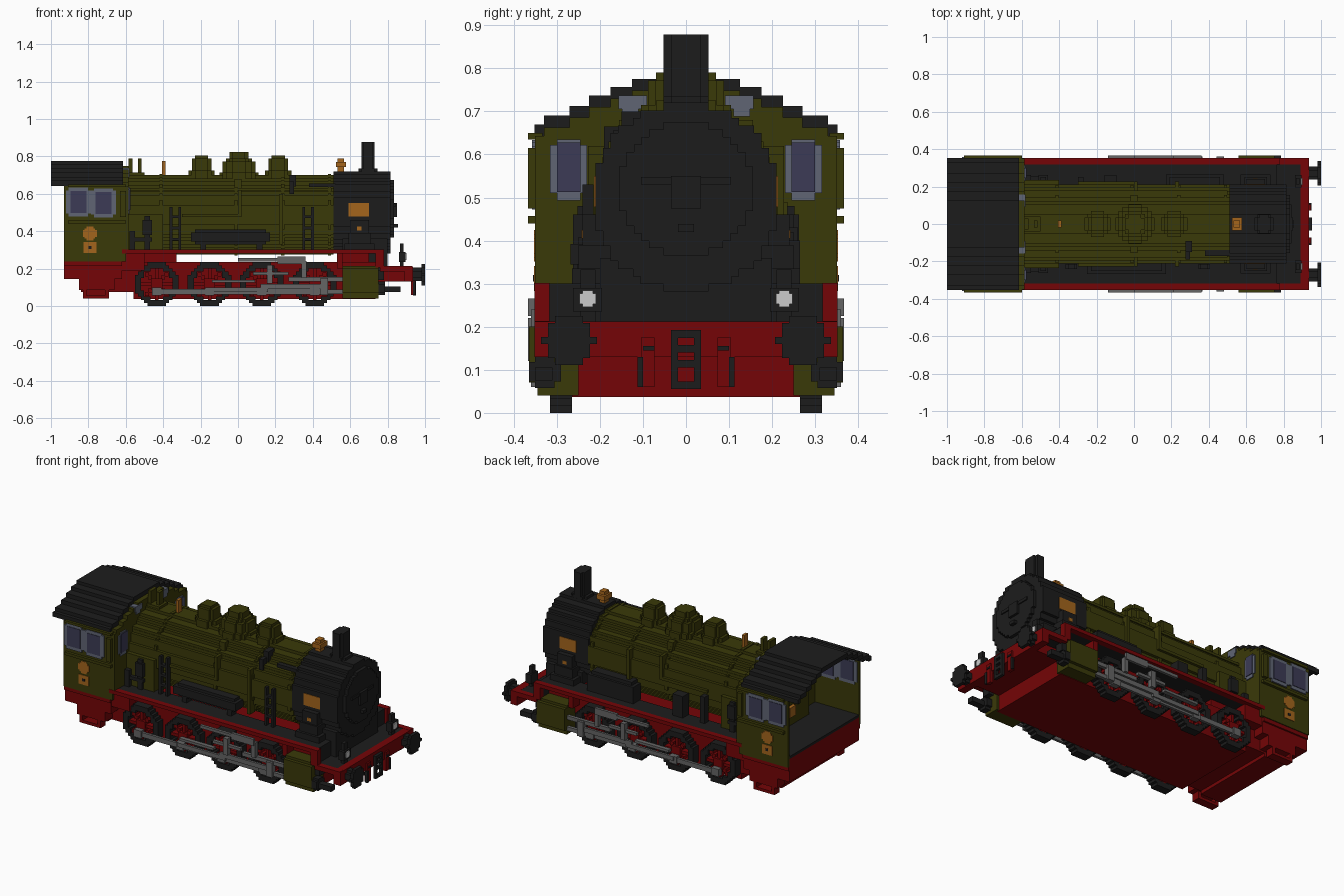
import bpy, bmesh, math

cube = bpy.data.objects.get("Cube")
if cube:
    bpy.data.objects.remove(cube)

V = 0.0175  # size of one step on rounded parts


def material(name, r, g, b):
    m = bpy.data.materials.new(name)
    m.use_nodes = True
    m.diffuse_color = (r, g, b, 1)
    m.node_tree.nodes["Principled BSDF"].inputs["Base Color"].default_value = (r, g, b, 1)
    return m


OLIVE = material("olive", 0.042, 0.041, 0.0025)
BLACK = material("black", 0.012, 0.012, 0.012)
RED = material("red", 0.178, 0.0015, 0.002)
BRASS = material("brass", 0.37, 0.13, 0.012)
FRAME = material("window grey", 0.115, 0.13, 0.175)
GLASS = material("dark glass", 0.045, 0.044, 0.092)
STEEL = material("steel", 0.13, 0.13, 0.13)
WHITE = material("lamp white", 0.6, 0.6, 0.6)


def finish(name, bm, mat):
    bmesh.ops.recalc_face_normals(bm, faces=bm.faces)
    me = bpy.data.meshes.new(name)
    bm.to_mesh(me)
    bm.free()
    me.materials.append(mat)
    ob = bpy.data.objects.new(name, me)
    bpy.context.collection.objects.link(ob)
    return ob


def part(name, mat, boxes, mirror=False):
    """One object from boxes (x0, x1, y0, y1, z0, z1); mirror repeats them at -y."""
    bm = bmesh.new()
    if mirror:
        boxes = boxes + [(a, b, -d, -c, e, f) for a, b, c, d, e, f in boxes]
    for x0, x1, y0, y1, z0, z1 in boxes:
        vs = bmesh.ops.create_cube(bm, size=1)["verts"]
        for v in vs:
            v.co = ((x0 + x1) / 2 + v.co.x * (x1 - x0),
                    (y0 + y1) / 2 + v.co.y * (y1 - y0),
                    (z0 + z1) / 2 + v.co.z * (z1 - z0))
    return finish(name, bm, mat)


def rows(r, step=V):
    """Stepped circle as (low, high, half width) rows."""
    n = max(2, round(2 * r / step))
    h = 2 * r / n
    out = []
    for i in range(n):
        lo = -r + i * h
        w = math.sqrt(max(0, r * r - (lo + h / 2) ** 2))
        out.append((lo, lo + h, max(h, round(w / h) * h)))
    return out


def disc(name, axis, cu, cv, r, a0, a1, mat, step=V):
    """Stepped cylinder along an axis, from a0 to a1."""
    side = [p for lo, hi, w in rows(r, step) for p in ((w, lo), (w, hi))]
    outline = side + [(-u, v) for u, v in reversed(side)]
    place = {"x": lambda u, v, a: (a, u, v), "y": lambda u, v, a: (u, a, v),
             "z": lambda u, v, a: (u, v, a)}[axis]
    bm = bmesh.new()
    ends = [[bm.verts.new(place(cu + u, cv + v, a)) for u, v in outline] for a in (a0, a1)]
    bm.faces.new(ends[0])
    bm.faces.new(ends[1])
    n = len(outline)
    for i in range(n):
        j = (i + 1) % n
        bm.faces.new((ends[0][i], ends[0][j], ends[1][j], ends[1][i]))
    return finish(name, bm, mat)


# Boiler, smokebox and door
disc("boiler", "x", 0, 0.488, 0.212, -0.62, 0.51, OLIVE)
for i, x in enumerate((-0.42, -0.02, 0.23, 0.48)):
    disc(f"boiler_band_{i}", "x", 0, 0.488, 0.217, x, x + V, OLIVE)
part("firebox", OLIVE, [(-0.62, -0.40, -0.236, 0.236, 0.28, 0.49)])
disc("smokebox", "x", 0, 0.501, 0.219, 0.51, 0.815, BLACK)
disc("smokebox_door", "x", 0, 0.52, 0.155, 0.815, 0.835, BLACK)
part("door_fittings", BLACK, [
    (0.835, 0.842, -0.105, 0.105, 0.53, 0.548), (0.835, 0.85, -0.035, 0.035, 0.475, 0.55),
    (0.835, 0.856, -0.018, 0.018, 0.42, 0.438)])
part("smokebox_saddle", BLACK, [(0.56, 0.80, -0.20, 0.20, 0.21, 0.36)])
part("steam_pipes", BLACK, [(0.60, 0.70, 0.19, 0.24, 0.36, 0.46),
                            (0.57, 0.73, 0.17, 0.265, 0.29, 0.335),
                            (0.59, 0.71, 0.17, 0.25, 0.335, 0.39)], True)

# Chimney and domes
disc("chimney_base", "z", 0.695, 0, 0.052, 0.70, 0.735, BLACK)
part("chimney", BLACK, [(0.672, 0.718, -0.052, 0.052, 0.71, 0.878),
                        (0.66, 0.73, -0.035, 0.035, 0.71, 0.878)])
for name, x in (("rear", -0.195), ("front", 0.215)):
    disc(name + "_dome_base", "z", x, 0, 0.07, 0.66, 0.725, OLIVE)
    part(name + "_dome", OLIVE, [(x - 0.052, x + 0.052, -0.035, 0.035, 0.70, 0.79),
                                 (x - 0.035, x + 0.035, -0.052, 0.052, 0.70, 0.79),
                                 (x - 0.035, x + 0.035, -0.035, 0.035, 0.79, 0.806)])
disc("middle_dome_base", "z", 0.005, 0, 0.105, 0.64, 0.715, OLIVE)
disc("middle_dome", "z", 0.005, 0, 0.088, 0.71, 0.772, OLIVE)
disc("middle_dome_shoulder", "z", 0.005, 0, 0.07, 0.77, 0.79, OLIVE)
disc("middle_dome_cap", "z", 0.005, 0, 0.05, 0.79, 0.824, OLIVE)
part("safety_valves", OLIVE, [(-0.585, -0.565, -0.03, 0.03, 0.69, 0.79),
                              (-0.535, -0.515, -0.02, 0.02, 0.69, 0.79),
                              (-0.60, -0.50, -0.04, 0.04, 0.69, 0.715)])
part("whistle", BRASS, [(-0.405, -0.388, -0.018, 0.018, 0.69, 0.775)])
part("bell", BRASS, [(0.523, 0.578, -0.035, 0.035, 0.742, 0.77),
                     (0.533, 0.568, -0.02, 0.02, 0.71, 0.79)])

# Pipes and rails along the boiler
part("boiler_pipes", OLIVE, [
    (0.0, 0.018, 0.18, 0.228, 0.48, 0.62), (-0.30, 0.018, 0.20, 0.228, 0.475, 0.492),
    (-0.60, 0.50, 0.155, 0.18, 0.615, 0.63), (-0.02, 0.02, 0.12, 0.155, 0.62, 0.68),
    (0.22, 0.24, 0.18, 0.228, 0.33, 0.60)], True)
part("bent_pipe", BLACK, [
    (0.275, 0.30, -0.19, -0.15, 0.60, 0.665), (0.275, 0.31, -0.15, -0.09, 0.64, 0.70),
    (0.38, 0.52, -0.17, -0.14, 0.635, 0.655)])

# Running boards and front platform
part("running_boards", BLACK, [(-0.62, 0.76, 0.20, 0.32, 0.282, 0.30)], True)
part("board_edges", RED, [(-0.62, 0.74, 0.317, 0.352, 0.28, 0.302),
                          (0.735, 0.78, 0.317, 0.352, 0.205, 0.302),
                          (0.76, 0.93, 0.317, 0.352, 0.185, 0.213)], True)
part("front_platform", BLACK, [(0.735, 0.915, -0.32, 0.32, 0.19, 0.211),
                               (0.735, 0.765, -0.32, 0.32, 0.20, 0.30)])
part("buffer_beam", RED, [(0.89, 0.935, -0.352, 0.352, 0.13, 0.212)])

# Main frame
part("main_frame", RED, [(-0.56, 0.735, -0.265, 0.265, 0.037, 0.235),
                         (-0.84, -0.55, -0.265, 0.265, 0.075, 0.235),
                         (-0.83, -0.69, -0.265, 0.265, 0.055, 0.08),
                         (0.73, 0.90, -0.25, 0.25, 0.13, 0.19),
                         (0.55, 0.70, -0.25, 0.25, 0.23, 0.285)])
part("frame_brackets", RED, [(-0.62, -0.50, 0.20, 0.33, 0.19, 0.285),
                             (-0.52, -0.33, 0.18, 0.25, 0.22, 0.285),
                             (0.53, 0.56, 0.20, 0.33, 0.20, 0.285)], True)

# Front fittings: buffers, lamps, coupling
for s in (-1, 1):
    disc("buffer_stem", "x", s * 0.272, 0.17, 0.035, 0.93, 0.98, BLACK)
    disc("buffer_disc", "x", s * 0.272, 0.168, 0.057, 0.98, 1.0, BLACK)
    disc("lamp_glass", "x", s * 0.228, 0.265, 0.019, 0.89, 0.90, WHITE, 0.0064)
part("lamps", BLACK, [(0.86, 0.895, 0.195, 0.262, 0.235, 0.29),
                      (0.865, 0.885, 0.21, 0.245, 0.205, 0.333)], True)
part("coupling", BLACK, [(0.935, 0.952, 0.018, 0.035, 0.055, 0.192)] +
     [(0.935, 0.952, 0, 0.035, z, z + 0.018) for z in (0.055, 0.105, 0.14, 0.174)], True)
part("hose_brackets", RED, [(0.925, 0.945, 0.073, 0.105, 0.06, 0.175)], True)
part("hoses", BLACK, [(0.935, 0.95, 0.10, 0.113, 0.06, 0.13),
                      (0.935, 0.95, 0.073, 0.10, 0.145, 0.155)], True)

# Cylinders with front covers
part("cylinders", OLIVE, [(0.56, 0.75, 0.25, 0.365, 0.07, 0.20),
                          (0.56, 0.75, 0.25, 0.345, 0.04, 0.215)], True)
part("cylinder_covers", BLACK, [(0.75, 0.785, 0.29, 0.365, 0.073, 0.118),
                                (0.75, 0.785, 0.305, 0.35, 0.058, 0.13),
                                (0.785, 0.87, 0.31, 0.35, 0.075, 0.105),
                                (0.75, 0.78, 0.28, 0.33, 0.14, 0.19)], True)

# Wheels: stepped rims with hubs and spokes
rims, spokes, pins = [], [], []
for cx in (-0.435, -0.152, 0.127, 0.41):
    for lo, hi, w in rows(0.117, 0.0167):
        mid = (lo + hi) / 2
        hole = round(math.sqrt(max(0, 0.084 ** 2 - mid * mid)) / 0.0167) * 0.0167
        if hole:
            rims += [(cx - w, cx - hole, 0.265, 0.316, 0.117 + lo, 0.117 + hi),
                     (cx + hole, cx + w, 0.265, 0.316, 0.117 + lo, 0.117 + hi)]
        else:
            rims.append((cx - w, cx + w, 0.265, 0.316, 0.117 + lo, 0.117 + hi))
    spokes += [(cx - 0.03, cx + 0.03, 0.265, 0.316, 0.087, 0.147),
               (cx - 0.009, cx + 0.009, 0.265, 0.305, 0.03, 0.205),
               (cx - 0.09, cx + 0.09, 0.265, 0.305, 0.108, 0.126)]
    for k in (-3, -2, 2, 3):
        for t in (-1, 1):
            x, z = cx + k * V, 0.117 + t * k * V
            spokes.append((x - 0.011, x + 0.011, 0.265, 0.305, z - 0.011, z + 0.011))
    pins.append((cx - 0.025, cx + 0.025, 0.31, 0.345, 0.055, 0.10))
part("wheel_rims", BLACK, rims, True)
part("wheel_spokes", RED, spokes, True)
part("crank_pins", STEEL, pins, True)

# Rods and valve gear
part("side_rods", STEEL, [(-0.46, 0.44, 0.322, 0.338, 0.062, 0.09),
                          (-0.16, 0.16, 0.338, 0.352, 0.075, 0.10),
                          (0.12, 0.45, 0.338, 0.352, 0.09, 0.118)], True)
part("valve_gear", STEEL, [
    (0.27, 0.56, 0.325, 0.345, 0.132, 0.155), (0.38, 0.56, 0.325, 0.345, 0.065, 0.088),
    (0.44, 0.48, 0.325, 0.36, 0.06, 0.15), (0.0, 0.22, 0.35, 0.367, 0.238, 0.256),
    (0.21, 0.36, 0.35, 0.367, 0.225, 0.265), (0.155, 0.185, 0.338, 0.367, 0.12, 0.22),
    (0.08, 0.27, 0.34, 0.36, 0.165, 0.182), (-0.14, 0.09, 0.34, 0.367, 0.125, 0.14),
    (0.34, 0.365, 0.33, 0.36, 0.15, 0.24)], True)

# Cab: body, sides, front wall and stepped roof
part("cab_base", RED, [(-0.93, -0.62, -0.335, 0.335, 0.145, 0.285)])
part("cab_steps", RED, [(-0.83, -0.69, 0.285, 0.335, 0.04, 0.057),
                        (-0.83, -0.81, 0.285, 0.335, 0.055, 0.09),
                        (-0.71, -0.69, 0.285, 0.335, 0.055, 0.09),
                        (-0.85, -0.66, 0.265, 0.335, 0.085, 0.145),
                        (-0.93, -0.62, 0.335, 0.345, 0.215, 0.24)], True)
part("cab_floor", BLACK, [(-0.93, -0.62, -0.335, 0.335, 0.285, 0.30)])
part("cab_sides", OLIVE, [(-0.93, -0.60, 0.333, 0.35, 0.238, 0.65),
                          (-0.91, -0.60, 0.35, 0.367, 0.44, 0.457),
                          (-0.91, -0.60, 0.35, 0.367, 0.635, 0.65),
                          (-0.63, -0.60, 0.35, 0.367, 0.475, 0.615)], True)
roof, wall, inner = [], [], 0
for outer, top in ((0.125, 0.775), (0.175, 0.757), (0.225, 0.737), (0.27, 0.713),
                   (0.33, 0.69), (0.352, 0.67)):
    roof.append((-1.0, -0.615, inner, outer, top - 0.027, top))
    wall.append((-0.635, -0.585, inner, min(outer, 0.35), 0.285, top - 0.027))
    inner = outer
part("cab_roof", BLACK, roof, True)
part("cab_front_wall", OLIVE, wall, True)

# Cab windows
wins = [(-0.92, -0.786, 0.478), (-0.786, -0.652, 0.472)]
part("side_window_frames", FRAME, [b for a, c, z in wins for b in (
    (a, c, 0.328, 0.358, z + 0.016, 0.618),
    (a + 0.015, c - 0.015, 0.328, 0.358, z, z + 0.156))], True)
part("side_window_glass", GLASS, [(a + 0.024, c - 0.024, 0.325, 0.361, z + 0.02, z + 0.137)
                                  for a, c, z in wins], True)
part("front_window_frames", FRAME, [(-0.64, -0.579, 0.23, 0.316, 0.51, 0.622),
                                    (-0.64, -0.579, 0.245, 0.30, 0.493, 0.635),
                                    (-0.64, -0.579, 0.09, 0.157, 0.705, 0.737),
                                    (-0.64, -0.579, 0.11, 0.148, 0.688, 0.737)], True)
part("front_window_glass", GLASS, [(-0.643, -0.575, 0.245, 0.30, 0.513, 0.628)], True)

# Brass plates on cab and smokebox, fittings on the boiler back
for s in (-1, 1):
    disc("cab_round_plate", "y", -0.792, 0.388, 0.037, s * 0.345, s * 0.353, BRASS, 0.0093)
part("brass_plates", BRASS, [
    (-0.826, -0.757, 0.345, 0.353, 0.283, 0.341), (0.59, 0.70, 0.205, 0.2135, 0.478, 0.55),
    (0.635, 0.66, 0.235, 0.243, 0.405, 0.425)], True)
part("plate_inset", BLACK, [(-0.80, -0.783, 0.35, 0.355, 0.305, 0.32)], True)
part("boiler_back", OLIVE, [(-0.70, -0.62, -0.18, 0.18, 0.30, 0.64)])
part("cab_controls", BRASS, [(-0.72, -0.70, 0.05, 0.11, 0.50, 0.56),
                             (-0.72, -0.70, -0.03, 0.03, 0.36, 0.42)], True)

# Equipment standing on the running boards
part("air_tank", BLACK, [(-0.25, 0.17, -0.268, -0.19, 0.345, 0.392),
                         (-0.23, 0.15, -0.25, -0.20, 0.33, 0.408),
                         (-0.20, -0.17, -0.25, -0.20, 0.30, 0.34),
                         (0.10, 0.13, -0.25, -0.20, 0.30, 0.34)])
part("tool_box", BLACK, [(0.17, 0.48, 0.19, 0.265, 0.30, 0.40),
                         (0.19, 0.46, 0.19, 0.25, 0.40, 0.42)])
part("feed_pumps", BLACK, [(-0.51, -0.46, 0.21, 0.262, 0.38, 0.46),
                           (-0.50, -0.47, 0.21, 0.252, 0.30, 0.48),
                           (-0.58, -0.55, 0.21, 0.262, 0.30, 0.40),
                           (-0.58, -0.46, 0.21, 0.256, 0.345, 0.365)], True)
ladder = []
for x in (-0.365, 0.345):
    ladder += [(a, a + 0.014, -0.24, -0.215, 0.30, 0.53) for a in (x, x + 0.046)]
    ladder += [(x, x + 0.06, -0.24, -0.215, z, z + 0.014) for z in (0.35, 0.41, 0.47)]
part("ladders", BLACK, ladder)
part("left_pump", BLACK, [(-0.16, -0.09, 0.20, 0.26, 0.30, 0.43),
                          (-0.30, -0.27, 0.21, 0.25, 0.30, 0.46)])
